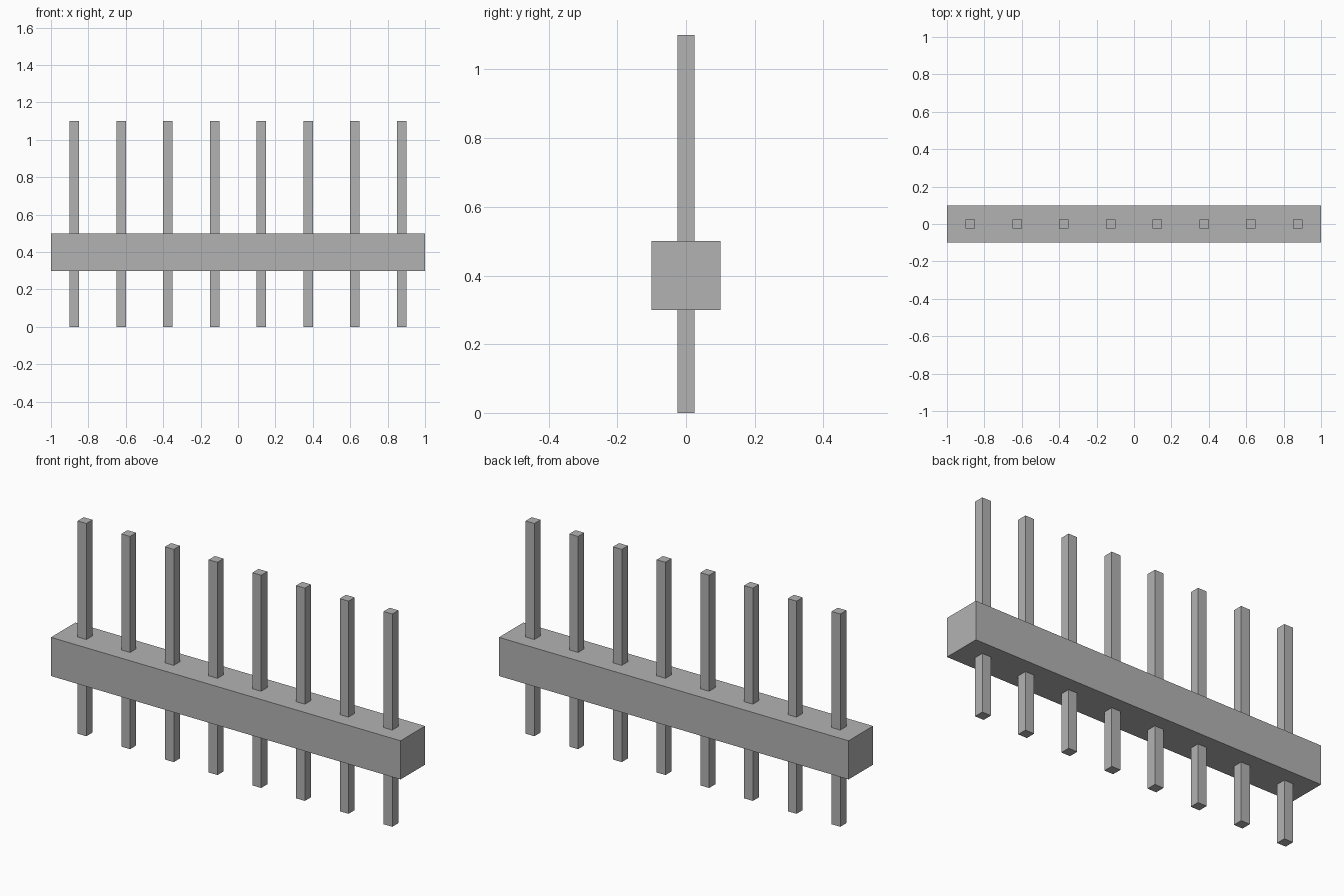
import bpy

cube = bpy.data.objects.get("Cube")
if cube:
    bpy.data.objects.remove(cube, do_unlink=True)

PIN_COUNT = 8
PITCH = 0.25

# Single flat grey
grey = bpy.data.materials.new("mid_grey")
grey.use_nodes = True
colour = (0.45, 0.45, 0.45, 1.0)
grey.diffuse_color = colour
for node in grey.node_tree.nodes:
    if node.type == "BSDF_PRINCIPLED":
        node.inputs["Base Color"].default_value = colour


def box(name, x, width, depth, bottom, top):
    """Add a box centred on y = 0 between two heights."""
    bpy.ops.mesh.primitive_cube_add(size=1, location=(x, 0, (bottom + top) / 2))
    obj = bpy.context.object
    obj.name = name
    obj.scale = (width, depth, top - bottom)
    bpy.ops.object.transform_apply(location=False, rotation=False, scale=True)
    obj.data.materials.append(grey)
    return obj


# Horizontal bar that holds the pins
box("holder_bar", 0, 2.0, 0.2, 0.3, 0.5)

# Evenly spaced square pins passing through the bar
for i in range(PIN_COUNT):
    x = (i - (PIN_COUNT - 1) / 2) * PITCH
    box(f"pin_{i + 1}", x, 0.05, 0.05, 0.0, 1.1)
